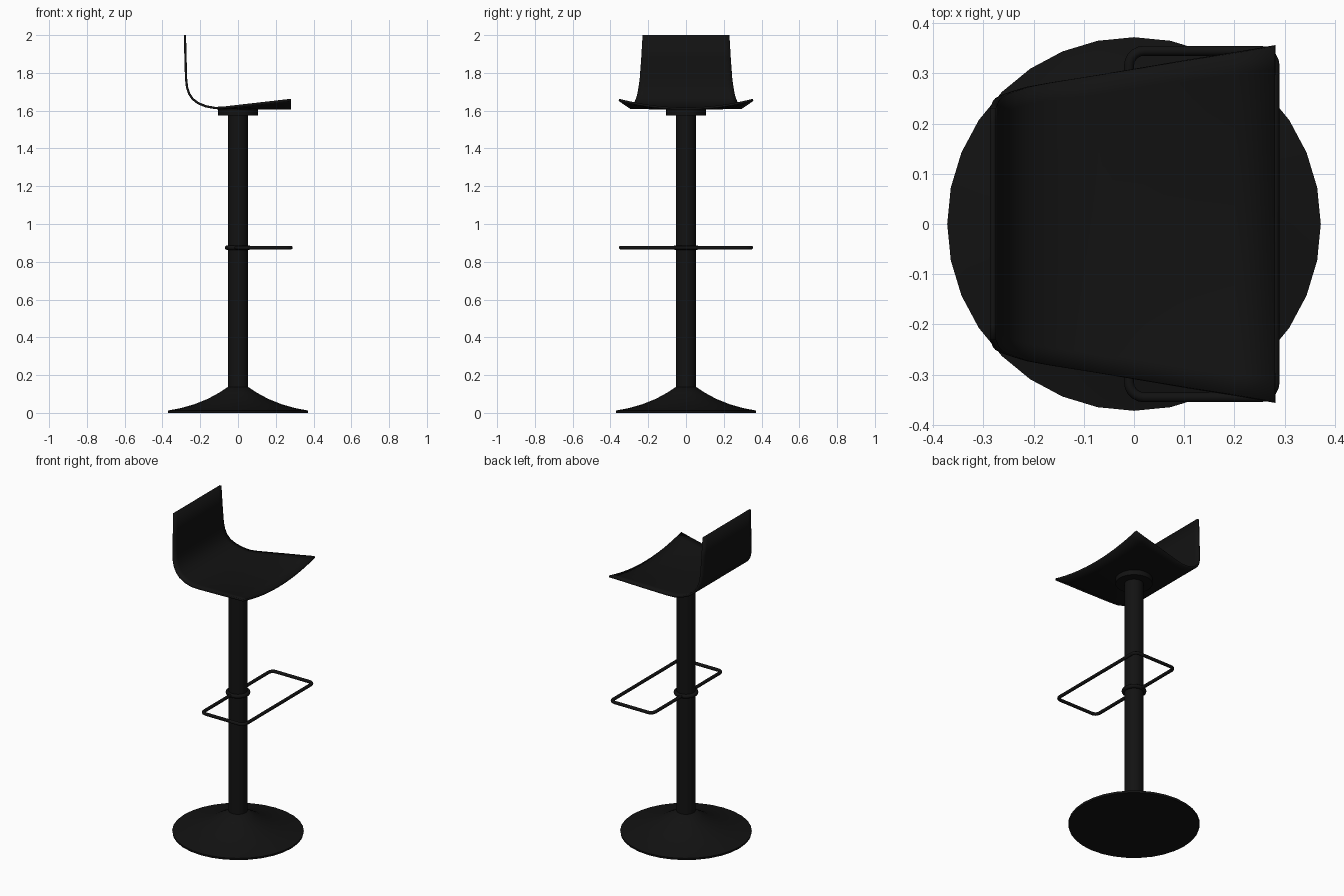
import bpy, bmesh, math
from mathutils import Vector

if "Cube" in bpy.data.objects:
    bpy.data.objects.remove(bpy.data.objects["Cube"])

black = bpy.data.materials.new("black")
black.diffuse_color = (0.006, 0.006, 0.006, 1)
black.use_nodes = True
black.node_tree.nodes["Principled BSDF"].inputs["Base Color"].default_value = black.diffuse_color


def finish(obj, angle=35):
    obj.data.materials.append(black)
    bpy.ops.object.select_all(action='DESELECT')
    obj.select_set(True)
    bpy.context.view_layer.objects.active = obj
    if obj.type == 'MESH':
        bpy.ops.object.shade_smooth_by_angle(angle=math.radians(angle))
    return obj


def mesh_object(name, bm):
    bmesh.ops.recalc_face_normals(bm, faces=bm.faces)
    me = bpy.data.meshes.new(name)
    bm.to_mesh(me)
    bm.free()
    obj = bpy.data.objects.new(name, me)
    bpy.context.collection.objects.link(obj)
    return obj


def lathe(name, profile, sides=32):
    """Revolve (radius, z) points around z and cap both ends."""
    bm = bmesh.new()
    rings = [[bm.verts.new((r * math.cos(a), r * math.sin(a), z))
              for a in (2 * math.pi * i / sides for i in range(sides))]
             for r, z in profile]
    for a, b in zip(rings, rings[1:]):
        for i in range(sides):
            j = (i + 1) % sides
            bm.faces.new((a[i], a[j], b[j], b[i]))
    bm.faces.new(rings[0])
    bm.faces.new(rings[-1])
    return finish(mesh_object(name, bm))


# Trumpet base, column and mounting plate
lathe("base", [(0.37, 0), (0.372, 0.012), (0.30, 0.026), (0.23, 0.046),
               (0.16, 0.074), (0.10, 0.107), (0.055, 0.137), (0.05, 0.137)])
lathe("column", [(0.053, 0.10), (0.053, 1.59)])
lathe("mounting_plate", [(0.105, 1.575), (0.105, 1.61)])

# Footrest collar around the column
bpy.ops.mesh.primitive_torus_add(major_radius=0.058, minor_radius=0.012,
                                 major_segments=32, minor_segments=10,
                                 location=(0, 0, 0.875))
bpy.context.object.name = "footrest_collar"
finish(bpy.context.object, 60)

# Footrest: rounded rectangular loop of tube
cu = bpy.data.curves.new("footrest", 'CURVE')
cu.dimensions = '3D'
cu.bevel_depth = 0.01
cu.bevel_resolution = 3
path, rad = [], 0.03
for cx, cy, start in ((0.28 - rad, 0.345 - rad, 0), (-0.01 + rad, 0.345 - rad, 90),
                      (-0.01 + rad, -0.345 + rad, 180), (0.28 - rad, -0.345 + rad, 270)):
    for k in range(6):
        a = math.radians(start + 18 * k)
        path.append((cx + rad * math.cos(a), cy + rad * math.sin(a), 0.875, 1))
sp = cu.splines.new('POLY')
sp.points.add(len(path) - 1)
for p, co in zip(sp.points, path):
    p.co = co
sp.use_cyclic_u = True
footrest = bpy.data.objects.new("footrest", cu)
bpy.context.collection.objects.link(footrest)
finish(footrest)

# Seat shell: side profile (x, z, half width), front corners lifted in a curve
profile = [(-0.281, 2.0, 0.23), (-0.278, 1.88, 0.237), (-0.275, 1.77, 0.245),
           (-0.270, 1.725, 0.251), (-0.259, 1.69, 0.257), (-0.240, 1.662, 0.264),
           (-0.212, 1.640, 0.273), (-0.17, 1.623, 0.281), (-0.12, 1.614, 0.289),
           (-0.07, 1.611, 0.297), (0.02, 1.611, 0.312), (0.11, 1.611, 0.327),
           (0.20, 1.611, 0.341), (0.281, 1.611, 0.355)]
bm = bmesh.new()
n = 16
rows = []
for x, z, w in profile:
    lift = 0.046 * max(0, x + 0.12) / 0.40
    rows.append([bm.verts.new((x, w * t, z + lift * t * t))
                 for t in (2 * k / n - 1 for k in range(n + 1))])
for a, b in zip(rows, rows[1:]):
    for k in range(n):
        bm.faces.new((a[k], a[k + 1], b[k + 1], b[k]))
seat = mesh_object("seat", bm)
solid = seat.modifiers.new("thickness", 'SOLIDIFY')
solid.thickness = 0.012
solid.offset = 0
finish(seat)
